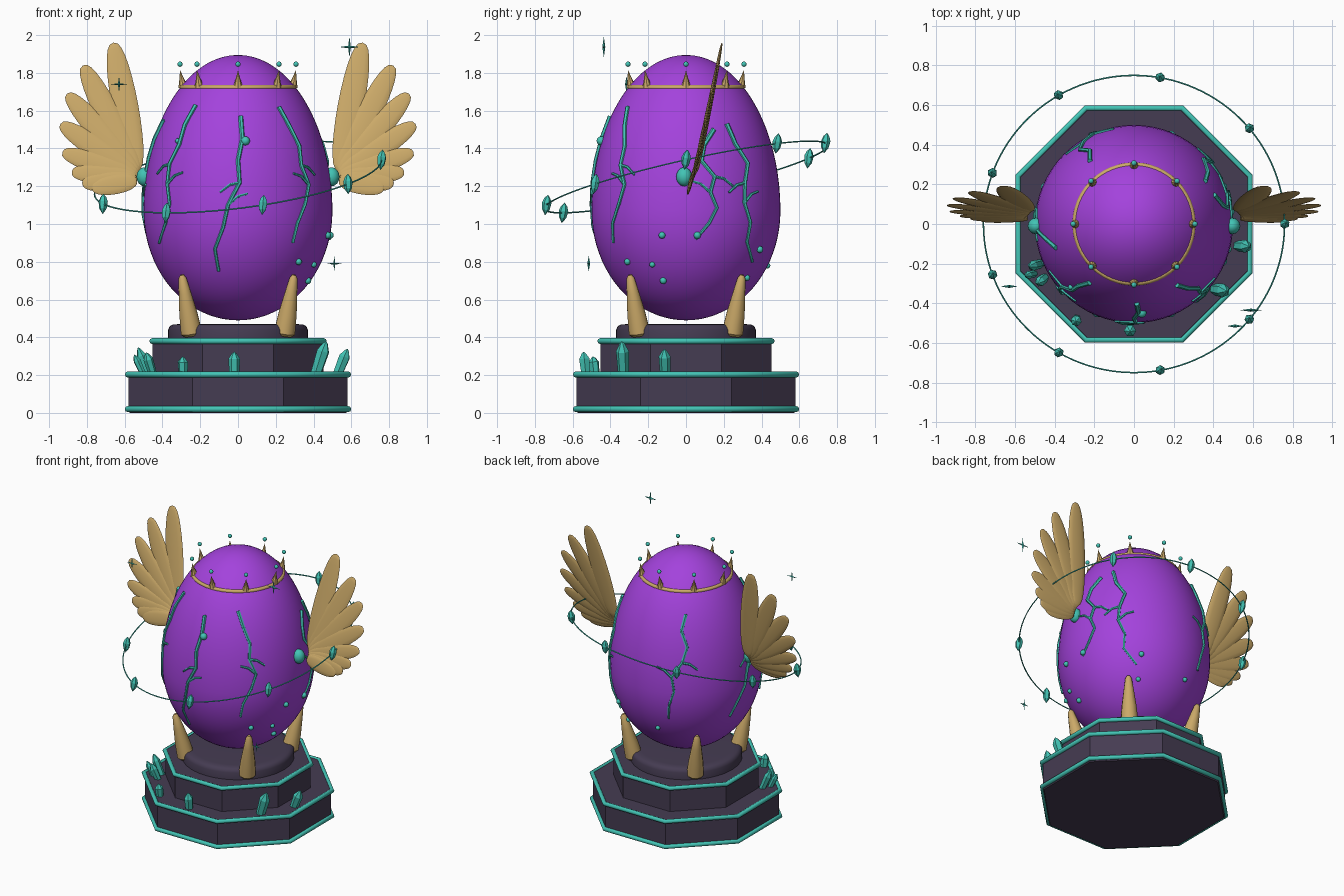
import bpy, bmesh, math
from mathutils import Vector, Matrix

if "Cube" in bpy.data.objects:
    bpy.data.objects.remove(bpy.data.objects["Cube"])


def material(name, rgb):
    m = bpy.data.materials.new(name)
    m.use_nodes = True
    m.diffuse_color = (*rgb, 1)
    bsdf = next(n for n in m.node_tree.nodes if n.type == 'BSDF_PRINCIPLED')
    bsdf.inputs["Base Color"].default_value = (*rgb, 1)
    return m


PURPLE = material("purple shell", (0.37, 0.055, 0.72))
TEAL = material("teal crystal", (0.055, 0.55, 0.46))
GOLD = material("pale gold", (0.60, 0.40, 0.14))
STONE = material("dark stone", (0.06, 0.045, 0.085))


def add(name, mesh, mat, smooth=True, angle=40):
    mesh.materials.clear()
    mesh.materials.append(mat)
    if smooth:
        mesh.shade_smooth()
        mesh.set_sharp_from_angle(angle=math.radians(angle))
    else:
        mesh.shade_flat()
    obj = bpy.data.objects.new(name, mesh)
    bpy.context.scene.collection.objects.link(obj)
    return obj


def lathe(name, profile, segs, mat, matrix=None, smooth=True, turn=0.0):
    """Revolve (radius, height) points round z; zero radii become poles."""
    bm = bmesh.new()
    rings = []
    for r, z in profile:
        n = 1 if r < 1e-6 else segs
        rings.append([bm.verts.new((r * math.cos(turn + math.tau * i / segs),
                                    r * math.sin(turn + math.tau * i / segs), z)) for i in range(n)])
    for a, b in zip(rings, rings[1:]):
        for i in range(segs):
            j = (i + 1) % segs
            quad = [a[i % len(a)], a[j % len(a)], b[j % len(b)], b[i % len(b)]]
            bm.faces.new(list(dict.fromkeys(quad)))
    for ring in (rings[0], rings[-1]):
        if len(ring) > 1:
            bm.faces.new(ring)
    if matrix:
        bm.transform(matrix)
    bmesh.ops.recalc_face_normals(bm, faces=bm.faces)
    mesh = bpy.data.meshes.new(name)
    bm.to_mesh(mesh)
    bm.free()
    return add(name, mesh, mat, smooth)


def tube(name, points, radius, mat, closed=False, taper=False, res=2):
    curve = bpy.data.curves.new(name, 'CURVE')
    curve.dimensions = '3D'
    curve.bevel_depth, curve.bevel_resolution, curve.use_fill_caps = radius, res, True
    spline = curve.splines.new('POLY')
    spline.points.add(len(points) - 1)
    for i, (sp, p) in enumerate(zip(spline.points, points)):
        sp.co = (*p, 1)
        sp.radius = 1 - 0.45 * i / len(points) if taper else 1
    spline.use_cyclic_u = closed
    tmp = bpy.data.objects.new(name, curve)
    mesh = bpy.data.meshes.new_from_object(tmp)
    bpy.data.objects.remove(tmp)
    bpy.data.curves.remove(curve)
    return add(name, mesh, mat, True, 50)


def polar(r, deg, z):
    a = math.radians(deg)
    return Vector((r * math.cos(a), r * math.sin(a), z))


def aim(p, direction):
    """Place local z along a direction at point p."""
    return Matrix.Translation(p) @ Vector(direction).to_track_quat('Z', 'Y').to_matrix().to_4x4()


# Egg
EGG_MID, EGG_LOW, EGG_HIGH, EGG_R = 1.07, 0.58, 0.825, 0.5


def egg_radius(z):
    h = EGG_HIGH if z > EGG_MID else EGG_LOW
    return EGG_R * math.sqrt(max(0, 1 - ((z - EGG_MID) / h) ** 2))


profile = []
for i in range(41):
    t = -math.pi / 2 + math.pi * i / 40
    h = EGG_HIGH if t > 0 else EGG_LOW
    profile.append((max(0, EGG_R * math.cos(t)) if 0 < i < 40 else 0, EGG_MID + h * math.sin(t)))
lathe("egg", profile, 64, PURPLE)

# Stepped octagonal base with teal trims
OCT = 1 / math.cos(math.pi / 8)
for name, r, z0, z1 in (("lower_tier", 0.58, 0, 0.21), ("middle_tier", 0.452, 0.2, 0.39)):
    R, b = r * OCT, 0.008
    lathe(name, [(R - b, z0), (R, z0 + b), (R, z1 - b), (R - b, z1)], 8, STONE,
          smooth=False, turn=math.pi / 8)
for name, r, z in (("bottom_trim", 0.585, 0.02), ("lower_trim", 0.585, 0.203), ("middle_trim", 0.455, 0.38)):
    tube(name, [polar(r * OCT, 22.5 + 45 * i, z) for i in range(8)], 0.0155, TEAL, closed=True)
lathe("cushion", [(0.37, 0.385), (0.37, 0.44), (0.362, 0.458), (0.345, 0.468), (0.31, 0.47)], 48, STONE)

# Claws holding the egg
for i in range(4):
    foot, tip = polar(0.345, 45 + 90 * i, 0.41), polar(0.42, 45 + 90 * i, 0.73)
    n = (tip - foot).length
    lathe("claw", [(0.045, 0), (0.058, 0.015), (0.05, n * 0.35), (0.034, n * 0.7), (0.021, n * 0.95),
                   (0.01, n)], 12, GOLD, aim(foot, tip - foot))

# Crown band, spikes and beads
tube("crown_band", [polar(0.297, 7.5 * i, 1.722) for i in range(48)], 0.014, GOLD, closed=True)


def ball(name, p, r, stretch=1.0):
    pts = [(r * math.sin(math.pi * i / 8) if 0 < i < 8 else 0, -r * stretch * math.cos(math.pi * i / 8))
           for i in range(9)]
    return lathe(name, pts, 12, TEAL, Matrix.Translation(p))


for i in range(8):
    base, tip = polar(0.29, 45 * i, 1.725), polar(0.307, 45 * i, 1.815)
    lathe("crown_spike", [(0.026, 0), (0.012, 0.045), (0, 0.092)], 8, GOLD, aim(base, tip - base))
    ball("crown_bead", polar(0.307, 45 * i, 1.846), 0.014)

# Wings: fans of flattened feathers given by tip x, tip z, half width
FEATHERS = [(0.66, 1.96, 0.07), (0.82, 1.84, 0.066), (0.905, 1.69, 0.062), (0.94, 1.53, 0.06),
            (0.93, 1.38, 0.056), (0.88, 1.275, 0.054), (0.825, 1.215, 0.054), (0.775, 1.19, 0.054)]
for side in (1, -1):
    for i, (x, z, w) in enumerate(FEATHERS):
        lean = lambda q: 0.03 + 0.19 * (q - 1.2) - 0.004 * (i - 4)
        rz = 1.28 - 0.007 * i
        root = Vector((side * 0.535, lean(rz), rz))
        d = Vector((side * x, lean(z), z)) - root
        length = d.length
        d.normalize()
        normal = Vector((0, 1, -0.19))
        normal = (normal - d * normal.dot(d)).normalized()
        m = Matrix((normal.cross(d), normal, d)).transposed().to_4x4()
        m = Matrix.Translation(root) @ m @ Matrix.Diagonal((1, 0.17, 1, 1))
        pts = [(w * math.sin(math.pi * k / 14) ** 0.75 if 0 < k < 14 else 0,
                length * 0.5 * (1 - math.cos(math.pi * k / 14))) for k in range(15)]
        lathe("feather", pts, 12, GOLD, m)
    ball("wing_gem", (side * 0.495, -0.01, 1.25), 0.042, 1.2)


# Crack veins: top height, bottom height, headings from top to bottom
def on_egg(deg, z, lift=0.0):
    return polar(egg_radius(z) + lift, deg, z)


VEINS = [(1.57, 0.75, (-88, -87, -90, -89, -96, -99, -105, -104)),
         (1.62, 0.90, (-55, -50, -45, -46, -41, -45, -51, -53)),
         (1.63, 0.90, (-127, -132, -133, -139, -139, -136, -140, -150)),
         (1.50, 0.92, (20, 12, 10, 18, 15, 19, 14, 6)),
         (1.53, 0.80, (31, 35, 43, 39, 38, 43, 42, 52)),
         (1.60, 0.88, (125, 121, 126, 122, 114, 116, 112, 111)),
         (1.55, 0.85, (197, 190, 186, 183, 178, 175, 168, 163))]
for k, (top, low, headings) in enumerate(VEINS):
    nodes = [(a, top + (low - top) * i / 7) for i, a in enumerate(headings)]
    tube("vein", [on_egg(a, z, 0.004) for a, z in nodes], 0.013, TEAL, taper=True, res=1)
    for j, s, dz in ((4, 1, 0.06), (3, -1, -0.05)):
        a, z = nodes[j]
        s = s if k % 2 == 0 else -s
        tube("vein_branch", [on_egg(a + s * q * 12, z + q * dz + 0.015 * (q == 0.5), 0.003)
                             for q in (0, 0.5, 1)], 0.009, TEAL, taper=True, res=1)

# Small studs scattered on the shell
for deg, z, r in ((-85, 1.44, 0.024), (-135, 1.44, 0.014), (-44, 0.8, 0.017), (-15, 0.94, 0.018),
                  (7, 0.94, 0.019), (-18, 0.7, 0.018), (-24, 0.785, 0.015), (54, 0.715, 0.016),
                  (56, 0.865, 0.018), (100, 0.78, 0.016)):
    ball("stud", on_egg(deg, z, 0.004), r)

# Tilted orbit ring with nine floating crystals


def orbit(deg):
    a = math.radians(deg)
    x, y = 0.76 * math.cos(a), 0.75 * math.sin(a)
    return Vector((x, y, 1.249 + 0.12 * x + 0.222 * y))


tube("orbit_ring", [orbit(3 * i) for i in range(120)], 0.004, TEAL, closed=True, res=1)
for i in range(9):
    lathe("orbit_crystal", [(0, -0.055), (0.02, -0.025), (0.025, 0.012), (0.016, 0.036), (0, 0.055)], 6, TEAL,
          aim(orbit(40 * i), (0.12 * math.cos(i), 0.15, 1)), smooth=False)

# Crystals growing on the lower step: foot x, y, lean x, y, height, radius
for x, y, lx, ly, h, r in ((-0.47, -0.2, -0.4, -0.1, 0.16, 0.026), (-0.45, -0.27, -0.3, -0.25, 0.13, 0.026),
                           (-0.5, -0.25, -0.45, -0.1, 0.12, 0.02), (-0.29, -0.48, -0.03, -0.12, 0.1, 0.028),
                           (-0.02, -0.53, 0, -0.1, 0.125, 0.031), (0.41, -0.33, 0.32, -0.05, 0.19, 0.035),
                           (0.525, -0.11, 0.4, -0.03, 0.15, 0.032)):
    lathe("base_crystal", [(r * 0.85, 0), (r, h * 0.7), (r * 0.4, h * 0.92), (0, h)], 6, TEAL,
          aim((x, y, 0.2), (lx, ly, 1)), smooth=False)

# Four-pointed sparkles
for p, size in (((0.59, -0.435, 1.937), 0.055), ((-0.63, -0.315, 1.74), 0.043), ((0.51, -0.515, 0.79), 0.04)):
    bm = bmesh.new()
    rim = []
    for i in range(8):
        q = size if i % 2 == 0 else size * 0.17
        rim.append(bm.verts.new((q * math.sin(math.pi * i / 4), 0, q * math.cos(math.pi * i / 4))))
    for y in (-0.008, 0.008):
        hub = bm.verts.new((0, y, 0))
        for i in range(8):
            bm.faces.new((hub, rim[i], rim[(i + 1) % 8]))
    bmesh.ops.recalc_face_normals(bm, faces=bm.faces)
    bm.transform(Matrix.Translation(p))
    star = bpy.data.meshes.new("sparkle")
    bm.to_mesh(star)
    bm.free()
    add("sparkle", star, TEAL, smooth=False)
